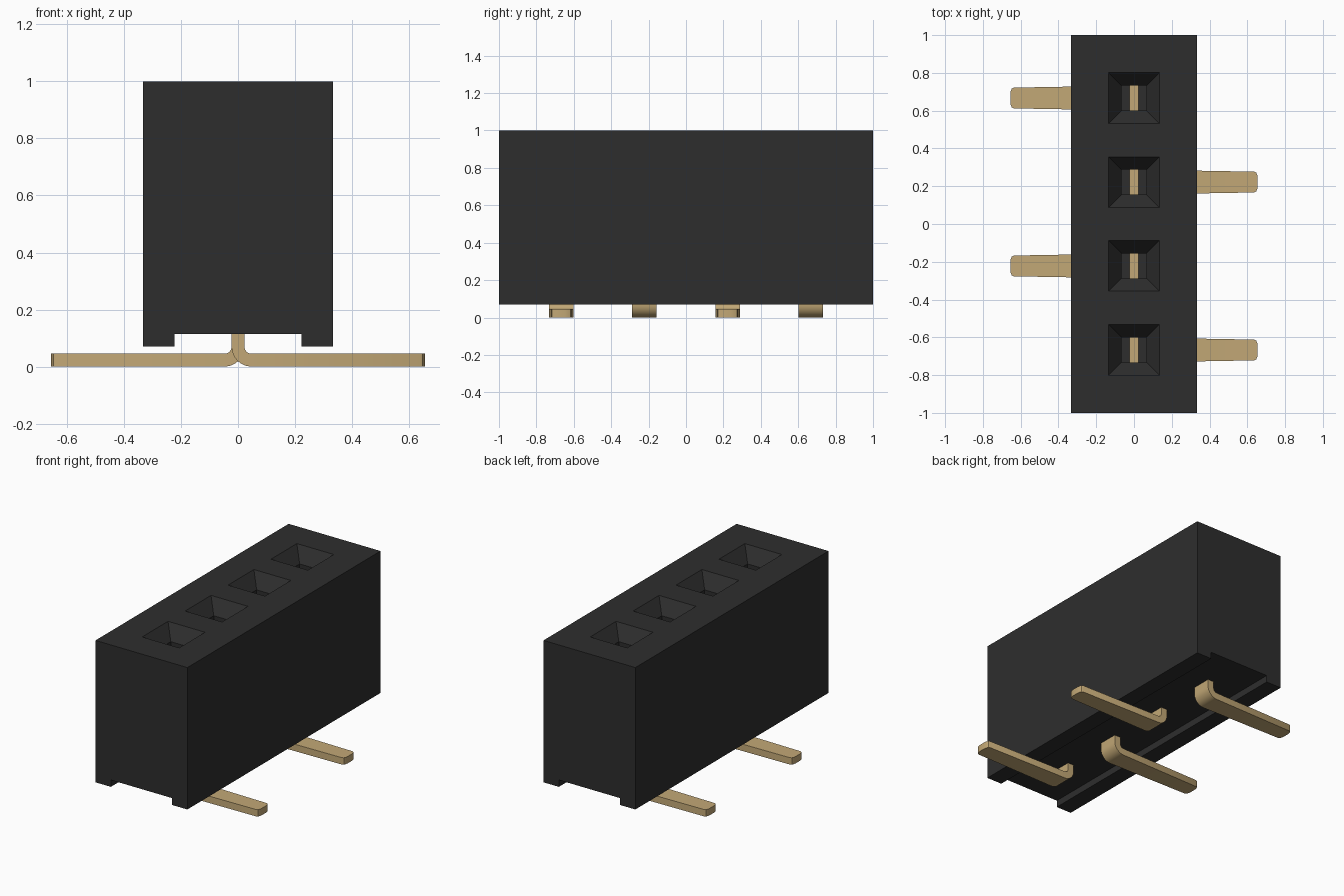
import bpy, bmesh, math

cube = bpy.data.objects.get("Cube")
if cube:
    bpy.data.objects.remove(cube, do_unlink=True)

HOLES = [-0.667, -0.222, 0.222, 0.667]


def material(name, rgb):
    m = bpy.data.materials.new(name)
    m.use_nodes = True
    m.diffuse_color = (*rgb, 1)
    m.node_tree.nodes["Principled BSDF"].inputs["Base Color"].default_value = (*rgb, 1)
    return m


def loft(bm, rings):
    """Skin a list of closed rings and cap both ends."""
    loops = [[bm.verts.new(p) for p in ring] for ring in rings]
    for a, b in zip(loops, loops[1:]):
        for i in range(len(a)):
            j = (i + 1) % len(a)
            bm.faces.new((a[i], a[j], b[j], b[i]))
    bm.faces.new(loops[0][::-1])
    bm.faces.new(loops[-1])


def finish(bm, name, mat):
    bmesh.ops.recalc_face_normals(bm, faces=bm.faces)
    mesh = bpy.data.meshes.new(name)
    bm.to_mesh(mesh)
    bm.free()
    mesh.materials.append(mat)
    ob = bpy.data.objects.new(name, mesh)
    bpy.context.collection.objects.link(ob)
    return ob


def select_only(ob):
    bpy.ops.object.select_all(action='DESELECT')
    ob.select_set(True)
    bpy.context.view_layer.objects.active = ob


black = material("black plastic", (0.027, 0.027, 0.027))
gold = material("gold metal", (0.54, 0.39, 0.18))

# Housing: block profile with a channel underneath, extruded along y
half = [(0.222, 0.115), (0.222, 0.07), (0.333, 0.07), (0.333, 1.0)]
profile = half + [(-x, z) for x, z in reversed(half)]
bm = bmesh.new()
loft(bm, [[(x, y, z) for x, z in profile] for y in (-1, 1)])
housing = finish(bm, "housing", black)

# Socket cutters: tapered mouth above a straight square shaft
bm = bmesh.new()
for cy in HOLES:
    loft(bm, [[(sx * r, cy + sy * r, z) for sx, sy in ((-1, -1), (1, -1), (1, 1), (-1, 1))]
              for r, z in ((0.067, 0.30), (0.067, 0.91), (0.134, 1.0), (0.134, 1.1))])
cutter = finish(bm, "socket_cutter", black)
cutter.hide_render = True
mod = housing.modifiers.new("sockets", 'BOOLEAN')
mod.operation = 'DIFFERENCE'
mod.solver = 'EXACT'
mod.object = cutter
select_only(housing)
bpy.ops.object.modifier_apply(modifier=mod.name)
bpy.data.objects.remove(cutter, do_unlink=True)

# Contact strip: upright blade, rounded bend, tapered foot with a rounded tip
# Each section is (outer x, outer z, inner x, inner z, half width)
T, BEND = 0.0225, 0.07
INNER = BEND - 2 * T
bend_x = T + INNER
sections = [(-T, 0.75, T, 0.75, 0.0655)]
for i in range(9):
    a = math.pi / 2 * i / 8
    c, s = math.cos(a), math.sin(a)
    sections.append((bend_x - BEND * c, BEND - BEND * s,
                     bend_x - INNER * c, BEND - INNER * s, 0.0655))
for x, w in ((0.637, 0.055), (0.647, 0.050), (0.653, 0.035), (0.655, 0.018)):
    sections.append((x, 0, x, 2 * T, w))

# Feet alternate between the two long sides
for n, cy in enumerate(HOLES):
    side = 1 if n % 2 == 0 else -1
    bm = bmesh.new()
    loft(bm, [[(side * ox, cy - w, oz), (side * ox, cy + w, oz),
               (side * ix, cy + w, iz), (side * ix, cy - w, iz)]
              for ox, oz, ix, iz, w in sections])
    pin = finish(bm, f"contact_pin_{n + 1}", gold)
    select_only(pin)
    bpy.ops.object.shade_smooth_by_angle(angle=math.radians(30))
